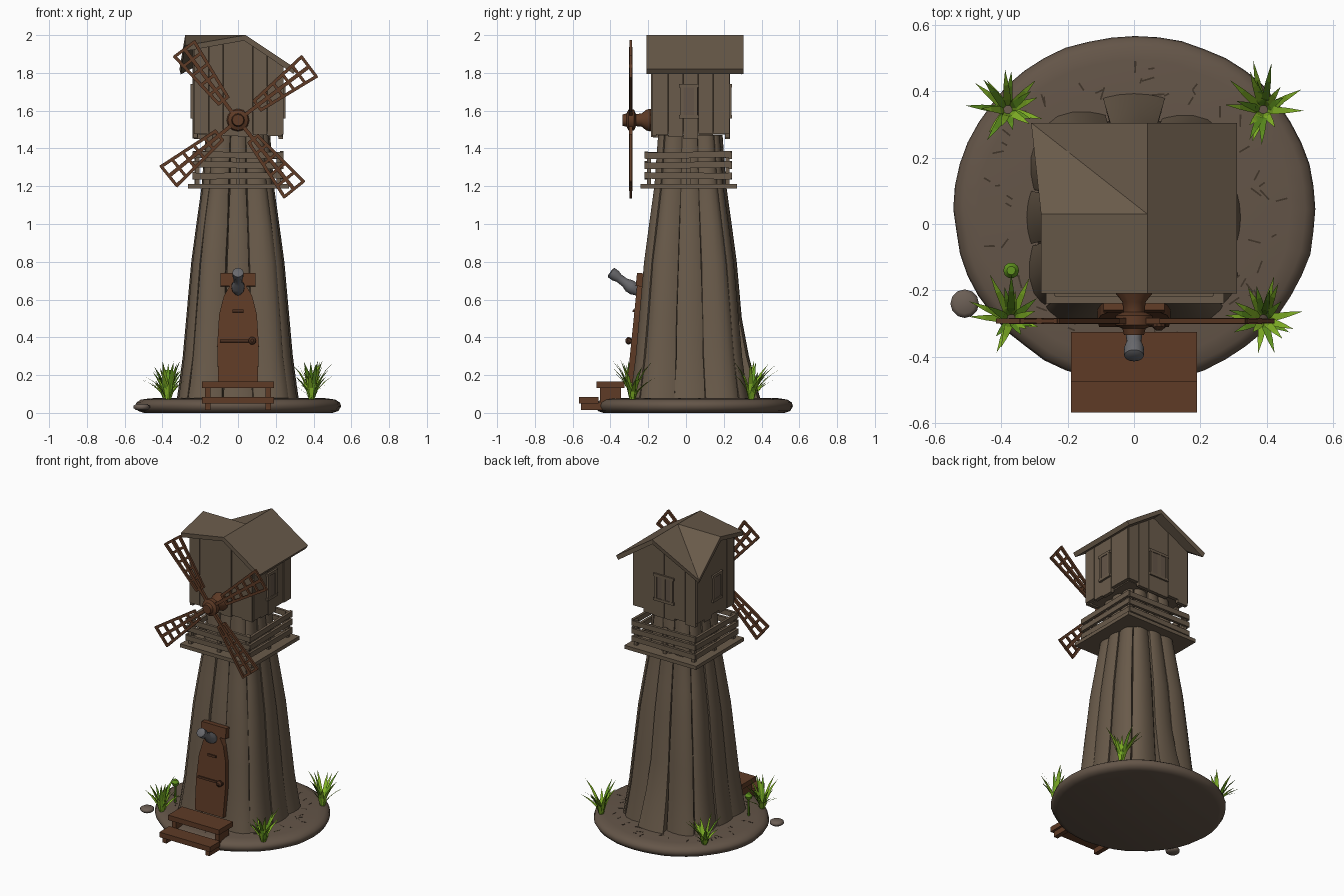
import bpy, bmesh, math, random
from mathutils import Matrix, Vector

random.seed(4)
cube = bpy.data.objects.get("Cube")
if cube:
    bpy.data.objects.remove(cube, do_unlink=True)


def material(name, r, g, b):
    m = bpy.data.materials.new(name)
    m.use_nodes = True
    m.diffuse_color = (r, g, b, 1)
    m.node_tree.nodes["Principled BSDF"].inputs["Base Color"].default_value = (r, g, b, 1)
    return m


WOOD = material("weathered wood", .143, .104, .069)
SEAM = material("dark seam wood", .05, .035, .023)
EARTH = material("packed earth", .127, .091, .065)
RED = material("red brown wood", .112, .043, .019)
DARK_RED = material("dark red brown wood", .07, .028, .014)
GREY = material("grey metal", .14, .14, .15)
GRASS = material("grass green", .23, .46, .02)
DEEP = material("deep grass green", .12, .3, .014)
STONE = material("flat stone", .15, .115, .092)

T, R = Matrix.Translation, Matrix.Rotation


def finish(name, bm, mat, smooth=0):
    bmesh.ops.recalc_face_normals(bm, faces=bm.faces)
    me = bpy.data.meshes.new(name)
    bm.to_mesh(me)
    bm.free()
    ob = bpy.data.objects.new(name, me)
    bpy.context.collection.objects.link(ob)
    me.materials.append(mat)
    if smooth:
        bpy.ops.object.select_all(action="DESELECT")
        ob.select_set(True)
        bpy.context.view_layer.objects.active = ob
        bpy.ops.object.shade_smooth_by_angle(angle=math.radians(smooth))
    return ob


def box(loc, size, rot=None):
    return T(loc) @ (rot or Matrix()) @ Matrix.Diagonal((*size, 1))


def boxes(name, mats, mat):
    bm = bmesh.new()
    for m in mats:
        bmesh.ops.create_cube(bm, size=1, matrix=m)
    return finish(name, bm, mat)


def loft(bm, rings):
    rows = [[bm.verts.new(p) for p in ring] for ring in rings]
    n = len(rows[0])
    for a, b in zip(rows, rows[1:]):
        for i in range(n):
            bm.faces.new((a[i], a[(i + 1) % n], b[(i + 1) % n], b[i]))
    bm.faces.new(rows[0])
    bm.faces.new(rows[-1])


def lathe(name, profile, matrix, mat, n=24, wobble=0, smooth=35):
    bm = bmesh.new()
    bumps = [1 + random.uniform(-wobble, wobble) for _ in range(n)]
    loft(bm, [[matrix @ Vector((r * bumps[i] * math.cos(math.tau * i / n),
                                r * bumps[i] * math.sin(math.tau * i / n), z))
               for i in range(n)] for r, z in profile])
    return finish(name, bm, mat, smooth)


# Round mound of earth with scratches, and a flat stone at its edge
lathe("ground_disc", [(.5, 0), (.53, .01), (.545, .035), (.538, .055), (.515, .07), (.47, .077), (.2, .08)],
      T((.003, .045, 0)) @ Matrix.Diagonal((1, .96, 1, 1)), EARTH, 48, .006, 60)
lathe("flat_stone", [(.03, .015), (.043, .025), (.043, .038), (.03, .046)], T((-.51, -.24, 0)), STONE, 12, 0, 60)
scratches = []
for _ in range(60):
    a, r = random.uniform(0, math.tau), random.uniform(.37, .46)
    scratches.append(box((r * math.cos(a), .045 + .95 * r * math.sin(a), .077),
                         (random.uniform(.015, .04), .005, .004), R(random.uniform(0, 3), 4, "Z")))
boxes("ground_scratches", scratches, SEAM)

# Tapered tower of broad upright planks around a dark core
LEVELS = [(.05, .315), (.15, .3), (.3, .28), (.5, .262), (.8, .235), (1.0, .208), (1.2, .18), (1.47, .16)]


def tower_point(a, r, z):
    c, s = math.cos(a), math.sin(a)
    k = (abs(c) ** 5 + abs(s) ** 5) ** -.2
    return Vector((r * k * c, .02 + r * k * s, z))


bm = bmesh.new()
loft(bm, [[tower_point(math.tau * i / 32, r - .022, z) for i in range(32)] for z, r in LEVELS])
finish("tower_core", bm, SEAM, 35)
bm = bmesh.new()
PLANKS = 12
for p in range(PLANKS):
    mid, half = math.tau * p / PLANKS, math.pi / PLANKS * random.uniform(.94, .98)
    push = random.uniform(-.006, .008)
    rings = []
    for z, r in LEVELS:
        flare = max(0, .45 - z) * .13 if p == PLANKS // 4 else 0
        h = half * random.uniform(.97, 1.03)
        ring = [tower_point(mid + h * t, r + push + flare + .014 * (1 - t * t) - .008, z)
                for t in (-1, -.85, -.5, 0, .5, .85, 1)]
        rings.append(ring + [tower_point(mid + h * t, r - .04, z) for t in (1, -1)])
    loft(bm, rings)
finish("tower_planks", bm, WOOD, 35)

# Balcony deck with slightly crooked rails
boxes("balcony_deck", [box((.003, .015, 1.2), (.535, .51, .024))], WOOD)
rails = []
for side in (-1, 1):
    for z in (1.255, 1.312, 1.365):
        tilt = random.uniform(-.025, .025)
        rails.append(box((0, .012 + side * .222, z), (.475, .018, .034), R(tilt, 4, "Y")))
        rails.append(box((side * .232, .012, z), (.018, .455, .034), R(tilt, 4, "X")))
    for x in (-.215, 0, .215):
        rails.append(box((x, .012 + side * .208, 1.29), (.022, .022, .18)))
    rails.append(box((side * .218, .012, 1.29), (.022, .022, .18)))
boxes("balcony_rails", rails, WOOD)


# Cabin boards trimmed to the roof slopes, around a dark core
def roof_z(x, y):
    if x > .04:
        return 2 - .18 * (x - .04) / .27
    u = (.04 - x) / .35
    if y < .03:
        return 2 - .06 * u * (.03 - y) / .24
    return 2 - .18 * min(u, (y - .03) / .275)


def board(bm, x, y, sx, sy, low, drop):
    made = bmesh.ops.create_cube(bm, size=1, matrix=box((x, y, 1.6), (sx, sy, .2)))
    for v in made["verts"]:
        v.co.z = low if v.co.z < 1.6 else roof_z(v.co.x, v.co.y) - drop


bm = bmesh.new()
board(bm, -.0875, .025, .255, .37, 1.49, .035)
board(bm, .1275, .025, .175, .37, 1.49, .035)
finish("cabin_core", bm, SEAM)
boxes("cabin_floor", [box((0, .025, 1.482), (.42, .36, .016))], WOOD)

bm = bmesh.new()
for side in (-1, 1):
    for i in range(6):
        out = random.uniform(0, .008)
        board(bm, -.195 + .078 * i, .025 + side * (.19 + out), .0755, .024, random.uniform(1.45, 1.48), .012)
    for i in range(5):
        out = random.uniform(0, .008)
        board(bm, side * (.222 + out), -.135 + .08 * i, .024, .0775, random.uniform(1.45, 1.48), .012)
finish("cabin_boards", bm, WOOD)

# Roof: ridge to front and back, plus a side gable
bm = bmesh.new()
A, B, C, D, E, F, G, H = [bm.verts.new((x, y, roof_z(x, y))) for x, y in (
    (.04, -.21), (.04, .03), (.04, .305), (-.28, .03),
    (-.28, -.21), (-.31, .305), (.31, -.21), (.31, .305))]
for f in ((A, G, H, C, B), (B, C, F), (B, F, D), (A, B, D, E)):
    bm.faces.new(f)
roof = finish("roof", bm, WOOD)
if roof.data.polygons[0].normal.z < 0:
    roof.data.flip_normals()
shell = roof.modifiers.new("thickness", "SOLIDIFY")
shell.thickness, shell.offset = .03, -1


# Windows on both sides and the back
def window(name, loc, turn, w, mullion):
    base = T(loc) @ R(turn, 4, "Z")
    bars = [box((s * w / 2, 0, 0), (.018, .024, .18)) for s in (-1, 1)]
    bars += [box((0, 0, s * .082), (w + .03, .026, .018)) for s in (-1, 1)]
    if mullion:
        bars.append(box((0, 0, 0), (.026, .022, .16)))
    boxes(name + "_frame", [base @ b for b in bars], WOOD)
    boxes(name + "_pane", [base @ box((0, .004, 0), (w, .008, .16))], EARTH)


window("right_window", (-.239, .015, 1.65), math.pi / 2, .075, False)
window("left_window", (.239, .015, 1.65), -math.pi / 2, .075, False)
window("back_window", (0, .23, 1.65), 0, .12, True)

# Hub and four lattice sails
HUB = Vector((0, 0, 1.55))
lathe("sail_hub", [(.05, .17), (.06, .19), (.055, .21), (.035, .235), (.032, .265),
                   (.055, .275), (.055, .305), (.035, .315), (.03, .335)],
      T(HUB) @ R(math.pi / 2, 4, "X"), RED, 12)
lathe("hub_ring", [(.044, .3), (.044, .31)], T(HUB) @ R(math.pi / 2, 4, "X"), DARK_RED, 12)


def beam(p, q, w, t):
    d = Vector(q) - Vector(p)
    c = (Vector(p) + Vector(q)) / 2
    return box((c.x, 0, c.y), (d.length + w * .6, t, w), R(-math.atan2(d.y, d.x), 4, "Y"))


def width_at(u):
    return .03 + .035 * (u - .13) / .34


lattice = [beam((0, 0), (.47, 0), .02, .018)]
for s in (-1, 1):
    lattice.append(beam((.13, s * width_at(.13)), (.47, s * width_at(.47)), .017, .014))
for i in range(6):
    u = .13 + .068 * i
    lattice.append(beam((u, -width_at(u)), (u, width_at(u)), .016, .012))
for n, deg in enumerate((37, 127, 219, 309), 1):
    place = T((0, -.292, HUB.z)) @ R(-math.radians(deg), 4, "Y")
    boxes(f"sail_{n}", [place @ b for b in lattice], RED)

# Arched door leaning with the wall, with straps, knob and plaque
LEAN = T((0, -.296, .16)) @ R(-.1, 4, "X")
bm = bmesh.new()
arch = [(.105, 0), (.11, .2), (.1, .36), (.075, .46), (.04, .52)]
outline = arch + [(-x, z) for x, z in reversed(arch)]
loft(bm, [[LEAN @ Vector((x, y, z)) for x, z in outline] for y in (-.015, .06)])
finish("door", bm, RED)
boxes("door_straps", [LEAN @ box((0, -.018, z), (w, .012, .014)) for z, w in ((.22, .19), (.38, .06))], DARK_RED)
lathe("door_knob", [(.008, 0), (.02, .012), (.02, .025), (.008, .035)],
      LEAN @ T((.075, -.012, .22)) @ R(math.pi / 2, 4, "X"), DARK_RED, 10)
boxes("door_plaque", [box((0, -.243, .705), (.185, .04, .07), R(-.1, 4, "X"))], RED)
lathe("door_lamp", [(.02, -.03), (.033, 0), (.035, .03), (.024, .06), (.023, .1), (.03, .12), (.03, .15), (.02, .155)],
      T((0, -.275, .655)) @ R(math.radians(54), 4, "X"), GREY, 12)

# Two wooden steps on side bearers
steps = [box((0, -.515, .068), (.38, .105, .034)), box((0, -.4, .148), (.38, .15, .034))]
for s in (-1, 1):
    steps.append(box((s * .16, -.5, .035), (.03, .11, .04)))
    steps.append(box((s * .16, -.4, .075), (.03, .11, .12)))
boxes("front_steps", steps, RED)

# Four grass clumps and one curled sprout
for n, (x, y) in enumerate(((-.37, -.285), (.39, -.285), (.39, .345), (-.38, .345)), 1):
    for mat, count in ((GRASS, 10), (DEEP, 7)):
        bm = bmesh.new()
        for k in range(count):
            a = math.tau * (k + random.random()) / count
            out, side = Vector((math.cos(a), math.sin(a), 0)), Vector((-math.sin(a), math.cos(a), 0))
            tall, lean = random.uniform(.08, .21), random.uniform(.05, .12)
            root = Vector((x, y, .07)) + out * .012
            bend = out * lean + Vector((0, .02, 0))
            pts = [root + bend * t * t + Vector((0, 0, tall * t)) for t in (0, .4, .75, 1)]
            rows = [[bm.verts.new(p + side * s * w) for s in (-1, 1)] for p, w in zip(pts, (.008, .012, .008))]
            tip = bm.verts.new(pts[3])
            for lo, hi in zip(rows, rows[1:]):
                bm.faces.new((lo[0], lo[1], hi[1], hi[0]))
            bm.faces.new((rows[2][0], rows[2][1], tip))
        finish(f"{mat.name.replace(' ', '_')}_clump_{n}", bm, mat)
lathe("curled_sprout", [(.008, .07), (.006, .18), (.02, .195), (.024, .21), (.013, .228)],
      T((-.37, -.14, 0)), DEEP, 10)
